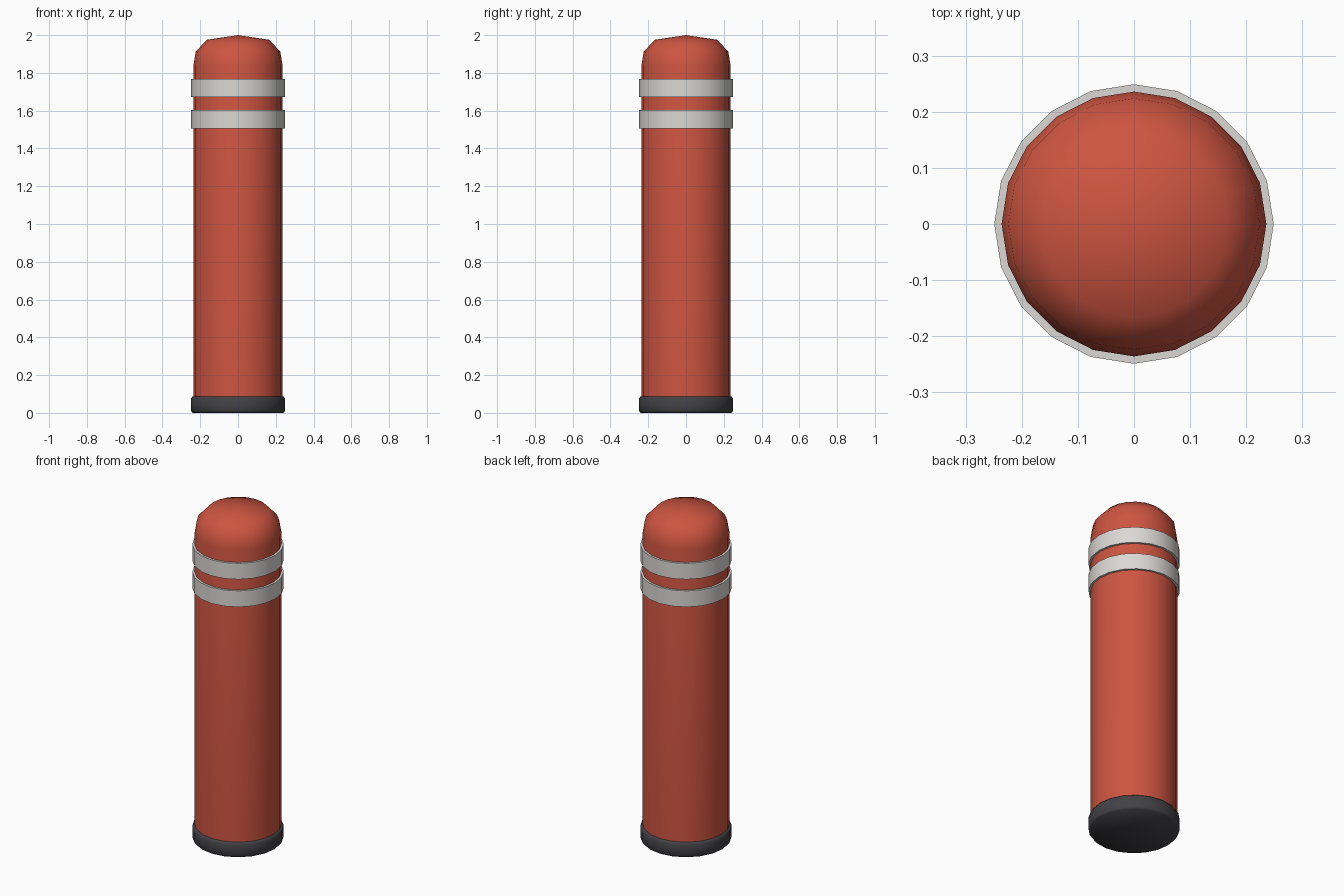
import bpy
import bmesh
import math

SIDES = 20

cube = bpy.data.objects.get("Cube")
if cube:
    bpy.data.objects.remove(cube, do_unlink=True)


def make_material(name, rgb):
    mat = bpy.data.materials.new(name)
    mat.use_nodes = True
    color = (*rgb, 1.0)
    mat.diffuse_color = color
    bsdf = next(n for n in mat.node_tree.nodes if n.type == "BSDF_PRINCIPLED")
    bsdf.inputs["Base Color"].default_value = color
    bsdf.inputs["Roughness"].default_value = 0.6
    return mat


def lathe(name, profile, mat, closed=False, sharp_angle=50):
    """Revolve (radius, height) points, listed bottom to top, around z."""
    bm = bmesh.new()
    points = profile + profile[:1] if closed else profile
    verts = [bm.verts.new((r, 0, z)) for r, z in points]
    edges = [bm.edges.new(pair) for pair in zip(verts, verts[1:])]
    bmesh.ops.spin(bm, geom=verts + edges, cent=(0, 0, 0), axis=(0, 0, 1),
                   angle=math.tau, steps=SIDES, use_duplicate=False)
    bmesh.ops.remove_doubles(bm, verts=bm.verts, dist=0.0005)
    bmesh.ops.recalc_face_normals(bm, faces=bm.faces)
    mesh = bpy.data.meshes.new(name)
    bm.to_mesh(mesh)
    bm.free()
    mesh.materials.append(mat)
    obj = bpy.data.objects.new(name, mesh)
    bpy.context.collection.objects.link(obj)
    bpy.ops.object.select_all(action="DESELECT")
    obj.select_set(True)
    bpy.context.view_layer.objects.active = obj
    bpy.ops.object.shade_smooth_by_angle(angle=math.radians(sharp_angle))
    return obj


red = make_material("post red", (0.61, 0.09, 0.052))
pale = make_material("band pale grey", (0.70, 0.69, 0.66))
dark = make_material("base dark grey", (0.055, 0.055, 0.062))

# Post with rounded cap
lathe("post", [(0, 0.02), (0.236, 0.02), (0.236, 1.84), (0.224, 1.912),
               (0.166, 1.975), (0, 2.0)], red)

# Raised bands
for name, low, high in (("lower_band", 1.506, 1.603), ("upper_band", 1.672, 1.768)):
    lathe(name, [(0.23, low), (0.249, low), (0.249, high), (0.23, high)],
          pale, closed=True)

# Foot collar with softened rims
lathe("base_collar", [(0, 0), (0.241, 0), (0.249, 0.012), (0.249, 0.077),
                      (0.241, 0.088), (0, 0.088)], dark, sharp_angle=60)
